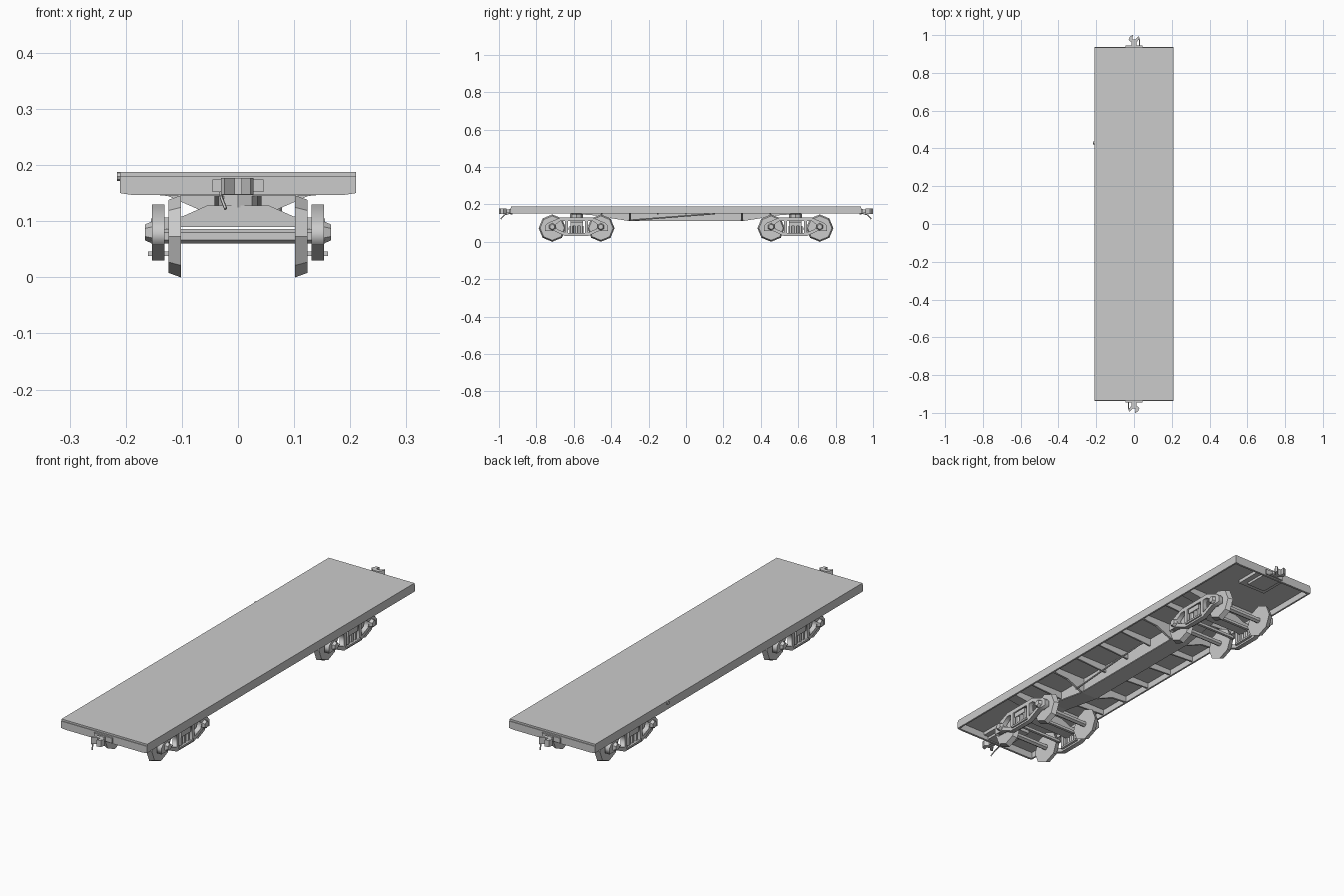
import bpy, bmesh, math
from mathutils import Matrix, Vector

cube = bpy.data.objects.get("Cube")
if cube:
    bpy.data.objects.remove(cube, do_unlink=True)

grey = bpy.data.materials.new("light grey")
grey.use_nodes = True
grey.diffuse_color = (0.6, 0.6, 0.6, 1)
grey.node_tree.nodes["Principled BSDF"].inputs["Base Color"].default_value = (0.6, 0.6, 0.6, 1)


def finish(name, bm):
    bmesh.ops.recalc_face_normals(bm, faces=bm.faces[:])
    mesh = bpy.data.meshes.new(name)
    bm.to_mesh(mesh)
    bm.free()
    mesh.materials.append(grey)
    ob = bpy.data.objects.new(name, mesh)
    bpy.context.collection.objects.link(ob)
    return ob


def box(name, x, y, z):
    """Box from (min, max) pairs."""
    bm = bmesh.new()
    bmesh.ops.create_cube(bm, size=1)
    for v in bm.verts:
        v.co = Vector([(a + b) / 2 + c * (b - a) for (a, b), c in zip((x, y, z), v.co)])
    return finish(name, bm)


def prism(name, points, lo, hi, axis):
    """Extrude a profile along x (points are y,z), y (x,z) or z (x,y)."""
    place = {"x": lambda p, d: (d, p[0], p[1]),
             "y": lambda p, d: (p[0], d, p[1]),
             "z": lambda p, d: (p[0], p[1], d)}[axis]
    bm = bmesh.new()
    face = bm.faces.new([bm.verts.new(place(p, lo)) for p in points])
    moved = bmesh.ops.extrude_face_region(bm, geom=[face])["geom"]
    shift = Vector(place((0, 0), hi - lo))
    for v in moved:
        if isinstance(v, bmesh.types.BMVert):
            v.co += shift
    if not face.is_valid or len(bm.faces) < len(points) + 2:
        bm.faces.new([v for v in bm.verts if abs(v.co["xyz".index(axis)] - lo) < 1e-6])
    return finish(name, bm)


def cone(name, a, b, r1, r2, sides):
    """Cone or cylinder between two points."""
    a, b = Vector(a), Vector(b)
    bm = bmesh.new()
    turn = (b - a).to_track_quat("Z", "Y").to_matrix().to_4x4()
    bmesh.ops.create_cone(bm, cap_ends=True, segments=sides, radius1=r1, radius2=r2,
                          depth=(b - a).length, matrix=Matrix.Translation((a + b) / 2) @ turn)
    return finish(name, bm)


def plate(name, outlines, x, y, thick):
    """Upright plate facing x; outlines after the first are holes."""
    curve = bpy.data.curves.new(name, "CURVE")
    curve.dimensions = "2D"
    curve.fill_mode = "BOTH"
    curve.extrude = thick / 2
    for outline in outlines:
        spline = curve.splines.new("POLY")
        spline.points.add(len(outline) - 1)
        for point, (u, v) in zip(spline.points, outline):
            point.co = (u, v, 0, 1)
        spline.use_cyclic_u = True
    temp = bpy.data.objects.new(name, curve)
    bpy.context.collection.objects.link(temp)
    bpy.context.view_layer.update()
    mesh = bpy.data.meshes.new_from_object(temp.evaluated_get(bpy.context.evaluated_depsgraph_get()))
    bpy.data.objects.remove(temp, do_unlink=True)
    bm = bmesh.new()
    bm.from_mesh(mesh)
    bmesh.ops.remove_doubles(bm, verts=bm.verts[:], dist=1e-5)
    bm.transform(Matrix(((0, 0, 1, x), (1, 0, 0, y), (0, 1, 0, 0), (0, 0, 0, 1))))
    return finish(name, bm)


def mirrored(half):
    return half + [(-u, v) for u, v in reversed(half)]


SIDES = ((-1, "right"), (1, "left"))
ENDS = ((-1, "front"), (1, "rear"))

# Deck with its hanging rim
box("deck", (-0.21, 0.21), (-0.935, 0.935), (0.178, 0.188))
for s, side in SIDES:
    box(side + "_side_sill", sorted((s * 0.21, s * 0.202)), (-0.935, 0.935), (0.15, 0.18))
for e, end in ENDS:
    rim = mirrored([(0.21, 0.18), (0.21, 0.15), (0.19, 0.147)])
    prism(end + "_end_sill", rim, e * 0.928, e * 0.938, "y")

# Fish-bellied centre sill with a bottom flange
belly = mirrored([(0.62, 0.18), (0.62, 0.15), (0.5, 0.142), (0.3, 0.11)])
for s, side in SIDES:
    prism(side + "_centre_sill_web", belly, s * 0.03, s * 0.036, "x")
flange = mirrored([(0.62, 0.15), (0.5, 0.142), (0.3, 0.11)])
flange += [(y, z + 0.005) for y, z in reversed(flange)]
prism("centre_sill_flange", flange, -0.042, 0.042, "x")

# Cross bearers and short floor ribs
bearer = mirrored([(0.204, 0.18), (0.204, 0.152), (0.125, 0.145), (0.05, 0.112)])
for e, end in ENDS:
    prism(end + "_cross_bearer", bearer, e * 0.295, e * 0.305, "y")
for i, y in enumerate((-0.45, -0.15, 0, 0.15, 0.45)):
    for s, side in SIDES:
        rib = [(s * 0.204, 0.18), (s * 0.204, 0.155), (s * 0.036, 0.145), (s * 0.036, 0.18)]
        prism(f"{side}_floor_rib_{i}", rib, y - 0.004, y + 0.004, "y")

# Brake rod
cone("brake_rod", (0.075, -0.3, 0.115), (0.075, 0.15, 0.15), 0.004, 0.004, 6)

# Side frame outline and windows
frame = mirrored([(0.085, 0.13), (0.155, 0.1), (0.168, 0.085), (0.168, 0.058),
                  (0.12, 0.058), (0.06, 0.03)])
middle = mirrored([(0.045, 0.112), (0.045, 0.046)])
window = [(0.062, 0.112), (0.085, 0.112), (0.115, 0.09), (0.105, 0.068), (0.062, 0.05)]
holes = [middle, window, [(-u, v) for u, v in window]]

for e, end in ENDS:
    cy = e * 0.585
    # Bolsters carrying the body on the truck
    body = mirrored([(0.204, 0.18), (0.204, 0.155), (0.125, 0.145)])
    prism(end + "_body_bolster", body, cy - 0.025, cy + 0.025, "y")
    cone(end + "_centre_plate", (0, cy, 0.124), (0, cy, 0.148), 0.035, 0.035, 8)
    beam = mirrored([(0.055, 0.128), (0.1, 0.108), (0.155, 0.105), (0.155, 0.083), (0.1, 0.09)])
    prism(end + "_truck_bolster", beam, cy - 0.033, cy + 0.033, "y")

    for s, side in SIDES:
        tag = f"{end}_{side}"
        plate(tag + "_side_frame", [frame] + holes, s * 0.142, cy, 0.022)
        for k in (-1, 0, 1):
            y = cy + k * 0.026
            cone(f"{tag}_spring_{k + 2}", (s * 0.142, y, 0.044), (s * 0.142, y, 0.085), 0.011, 0.011, 6)
        box(tag + "_spring_seat", sorted((s * 0.12, s * 0.16)), (cy - 0.05, cy + 0.05), (0.038, 0.046))

    for a, place in ENDS:
        y = cy + a * 0.13
        tag = f"{end}_truck_{place}"
        # Wheelset with flanged wheels and bearing caps
        cone(tag + "_axle", (-0.155, y, 0.073), (0.155, y, 0.073), 0.013, 0.013, 6)
        for s, side in SIDES:
            cone(f"{tag}_{side}_wheel", (s * 0.102, y, 0.073), (s * 0.124, y, 0.073), 0.073, 0.065, 8)
            cone(f"{tag}_{side}_bearing", (s * 0.15, y, 0.08), (s * 0.166, y, 0.08), 0.021, 0.014, 6)
        # Brake beam beside the wheels
        yb = cy + a * 0.05
        box(tag + "_brake_beam", (-0.11, 0.11), (yb - 0.006, yb + 0.006), (0.064, 0.076))

    # Draft gear pocket and coupler
    box(end + "_draft_pocket", (-0.045, 0.045), sorted((e * 0.82, e * 0.945)), (0.152, 0.174))
    box(end + "_draft_plate", (-0.07, 0.07), sorted((e * 0.79, e * 0.925)), (0.163, 0.179))
    box(end + "_coupler_shank", (-0.012, 0.012), sorted((e * 0.94, e * 0.972)), (0.153, 0.172))
    head = [(-0.012, 0.96), (-0.03, 0.985), (-0.024, 0.994), (-0.006, 0.976), (0.008, 0.978),
            (0.006, 1.0), (0.022, 0.992), (0.028, 0.975), (0.012, 0.96)]
    prism(end + "_coupler_head", [(-x * e, y * e) for x, y in head], 0.148, 0.177, "z")
    # Hanging air hose
    path = [(0.03 * e, 0.94 * e, 0.152), (0.03 * e, 0.972 * e, 0.143), (0.022 * e, 0.99 * e, 0.122)]
    for i in range(2):
        cone(f"{end}_air_hose_{i + 1}", path[i], path[i + 1], 0.003, 0.003, 5)

# Hand brake wheel on the deck corner
cone("hand_brake_wheel", (-0.21, 0.43, 0.18), (-0.216, 0.43, 0.18), 0.008, 0.008, 8)
